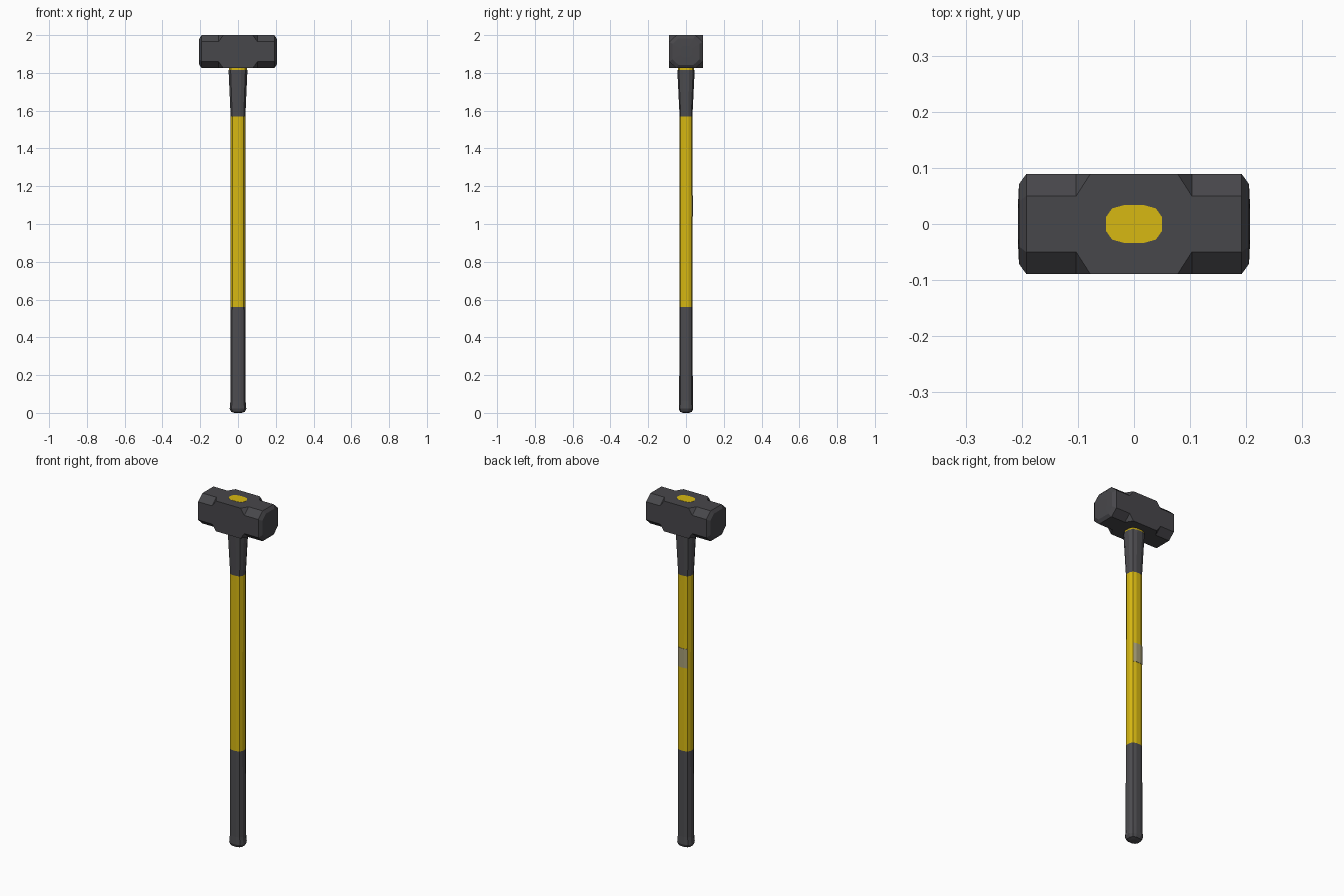
import bpy, bmesh

if "Cube" in bpy.data.objects:
    bpy.data.objects.remove(bpy.data.objects["Cube"])

def material(name, rgb):
    m = bpy.data.materials.new(name)
    m.diffuse_color = (*rgb, 1)
    m.use_nodes = True
    m.node_tree.nodes["Principled BSDF"].inputs["Base Color"].default_value = m.diffuse_color
    return m

steel = material("dark steel", (0.064, 0.063, 0.070))
rubber = material("dark rubber", (0.074, 0.073, 0.080))
yellow = material("yellow", (0.68, 0.48, 0.006))
label_grey = material("label grey", (0.38, 0.34, 0.18))

def loft(name, rings, mats, rule=None, merge=False):
    """Skin equal-length rings of points and cap both ends."""
    bm = bmesh.new()
    loops = [[bm.verts.new(p) for p in r] for r in rings]
    n = len(loops[0])
    for a, b in zip(loops, loops[1:]):
        for i in range(n):
            j = (i + 1) % n
            bm.faces.new((a[i], a[j], b[j], b[i]))
    bm.faces.new(loops[0][::-1])
    bm.faces.new(loops[-1])
    if merge:
        bmesh.ops.remove_doubles(bm, verts=bm.verts, dist=1e-5)
    bmesh.ops.recalc_face_normals(bm, faces=bm.faces)
    if rule:
        for f in bm.faces:
            f.material_index = rule(f.calc_center_median())
    me = bpy.data.meshes.new(name)
    bm.to_mesh(me)
    bm.free()
    for m in mats:
        me.materials.append(m)
    ob = bpy.data.objects.new(name, me)
    bpy.context.collection.objects.link(ob)
    return ob

# Hammer head: square middle, octagonal arms, bevelled striking faces
ZC = 1.9125

def head_ring(x, hy, hz, cy, cz):
    quarter = [(hy, hz - cz), (hy - cy, hz)]
    pts = quarter + [(-y, z) for y, z in quarter[::-1]]
    pts += [(-y, -z) for y, z in pts]
    return [(x, y, ZC + z) for y, z in pts]

half = [(0.078, 0.089, 0.0875, 0, 0),
        (0.103, 0.089, 0.0875, 0.039, 0.035),
        (0.192, 0.089, 0.0875, 0.039, 0.035),
        (0.205, 0.071, 0.070, 0.031, 0.029),
        (0.207, 0.030, 0.030, 0.013, 0.012)]
rings = [head_ring(-x, *r) for x, *r in half[::-1]] + [head_ring(*r) for r in half]
loft("hammer_head", rings, [steel], merge=True)

# Twelve-sided oval section shared by the handle and its wedge end
def oval(hx, hy, z):
    q = [(1, 0.36), (0.78, 0.82), (0.33, 1)]
    pts = q + [(-x, y) for x, y in q[::-1]]
    pts += [(-x, -y) for x, y in pts]
    return [(x * hx, y * hy, z) for x, y in pts]

# Handle: flared rubber grip, yellow shaft, tapered rubber collar
profile = [(0.018, 0.016, 0.0), (0.036, 0.032, 0.006), (0.044, 0.038, 0.022),
           (0.040, 0.036, 0.065), (0.039, 0.035, 0.56), (0.039, 0.034, 1.57),
           (0.050, 0.046, 1.815), (0.047, 0.043, 1.816), (0.047, 0.043, 1.835)]
loft("handle", [oval(*p) for p in profile], [rubber, yellow],
     rule=lambda c: int(0.56 < c.z < 1.57 or c.z > 1.8154))

# Handle end showing through the top of the head
loft("handle_end", [oval(0.050, 0.034, 1.99), oval(0.050, 0.034, 2.001)], [yellow])

# Label plate on the back of the shaft, wrapped over the adjoining facets
plate = [(-0.030, 0.030), (-0.013, 0.0365), (0.013, 0.0365), (0.028, 0.031),
         (0.028, 0.025), (-0.030, 0.025)]
loft("label_plate", [[(x, y, z) for x, y in plate] for z in (1.04, 1.15)], [label_grey])
